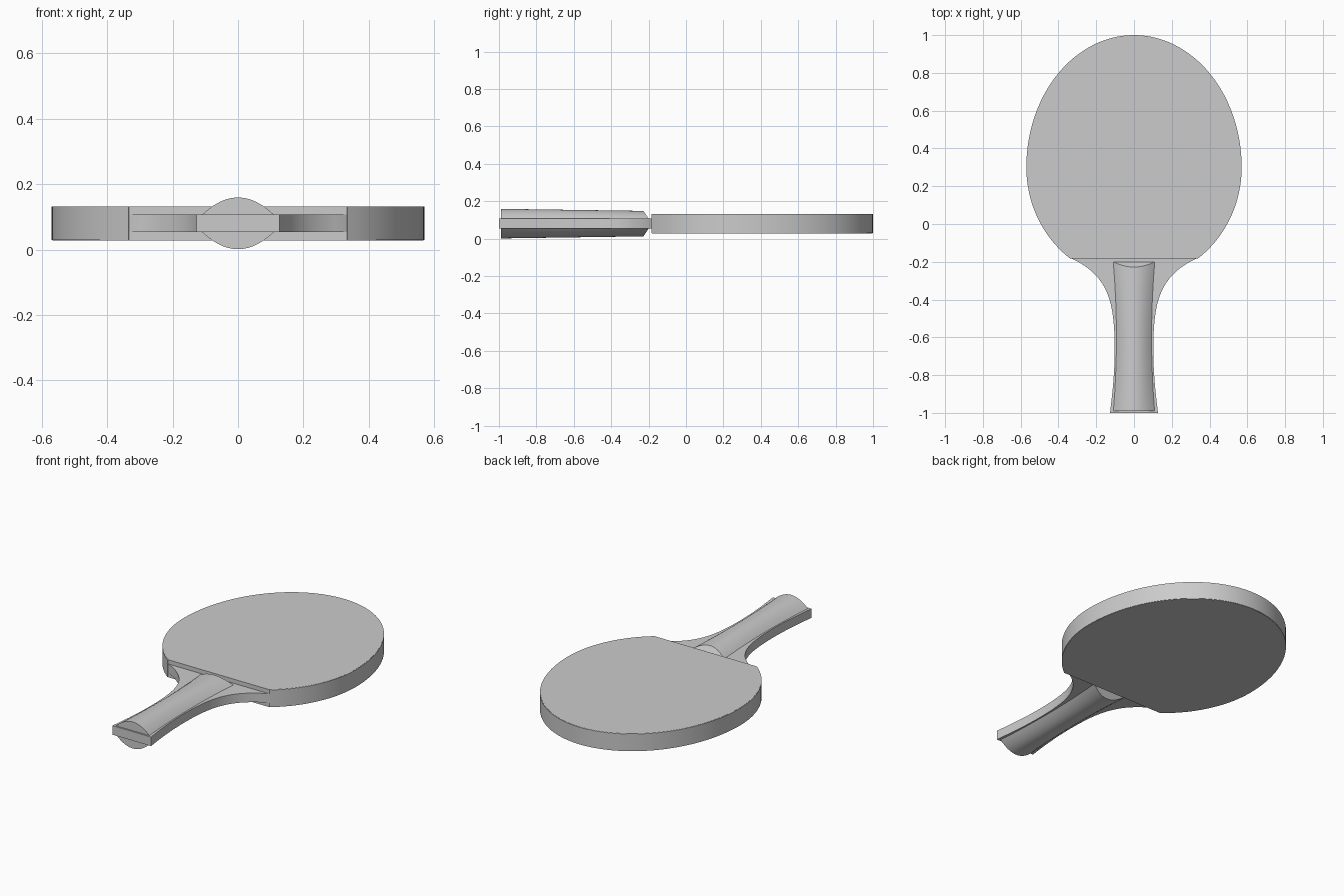
import bpy, bmesh
from math import sin, cos, pi, asin
from mathutils import Vector
from mathutils.geometry import interpolate_bezier

if "Cube" in bpy.data.objects:
    bpy.data.objects.remove(bpy.data.objects["Cube"])

MID = 0.08            # height of the mid plane
CORE, RUBBER = 0.027, 0.052   # half thicknesses
CUT_Y = -0.185        # straight lower edge of the rubber


def finish(bm, name):
    bmesh.ops.remove_doubles(bm, verts=bm.verts, dist=1e-5)
    bmesh.ops.recalc_face_normals(bm, faces=bm.faces)
    me = bpy.data.meshes.new(name)
    bm.to_mesh(me)
    bm.free()
    ob = bpy.data.objects.new(name, me)
    bpy.context.collection.objects.link(ob)
    bpy.ops.object.select_all(action='DESELECT')
    bpy.context.view_layer.objects.active = ob
    ob.select_set(True)
    bpy.ops.object.shade_smooth_by_angle(angle=0.6)
    return ob


def slab(name, outline, z0, z1):
    bm = bmesh.new()
    face = bm.faces.new([bm.verts.new((x, y, z0)) for x, y in outline])
    ext = bmesh.ops.extrude_face_region(bm, geom=[face])
    for v in ext['geom']:
        if isinstance(v, bmesh.types.BMVert):
            v.co.z = z1
    return finish(bm, name)


def blade_arc(inset=0.0, n=96):
    # egg-shaped arc from lower right over the top to lower left
    a0 = asin((CUT_Y - 0.3) / 0.60)
    pts = []
    for i in range(n + 1):
        a = a0 + (pi - 2 * a0) * i / n
        ry = 0.70 if sin(a) > 0 else 0.60
        pts.append(((0.57 - inset) * cos(a), max(CUT_Y, 0.3 + (ry - inset) * sin(a))))
    return pts


def bezier(pts, n):
    a, b, c, d = [Vector((x, y, 0)) for x, y in pts]
    return [(p.x, p.y) for p in interpolate_bezier(a, b, c, d, n)]


# wooden core: blade, flared neck and handle tang
neck = bezier([(0.325, -0.185), (0.13, -0.28), (0.105, -0.42), (0.102, -0.65)], 20)
tang = bezier([(0.102, -0.65), (0.102, -0.8), (0.115, -0.9), (0.127, -1.0)], 10)
right = neck[1:] + tang[1:]
left = [(-x, y) for x, y in right]
slab("wooden_core", blade_arc(0.004) + left + right[::-1], MID - CORE, MID + CORE)

# rubber sheets on both faces
for name, s in (("top_rubber", 1), ("bottom_rubber", -1)):
    slab(name, blade_arc(0.003), MID + s * CORE, MID + s * RUBBER)

# edge tape wrapped round the blade
outer, inner = blade_arc(0.0), blade_arc(0.004)
slab("edge_tape", outer + inner[::-1], MID - RUBBER + 0.001, MID + RUBBER - 0.001)


# rounded grip halves with a slanted upper end
def grip(name, s, rows=24, cols=20):
    bm = bmesh.new()
    grid = []
    for i in range(rows + 1):
        t = i / rows
        row = []
        for j in range(cols + 1):
            u = 2 * j / cols - 1
            bulge = 1 - u * u
            y = -0.99 + t * (0.79 - 0.028 * bulge)
            w = 0.093 + 0.017 * ((y + 0.6) / 0.4) ** 2
            h = 0.052 - 0.011 * t
            row.append(bm.verts.new((u * w, y, MID + s * (CORE + h * bulge))))
        grid.append(row)
    for a, b in zip(grid, grid[1:]):
        for j in range(cols):
            bm.faces.new((a[j], a[j + 1], b[j + 1], b[j]))
    for row in (grid[0], grid[-1]):
        bm.faces.new(row)
    bm.faces.new([r[0] for r in grid] + [r[-1] for r in grid[::-1]])
    return finish(bm, name)


grip("top_grip", 1)
grip("bottom_grip", -1)
